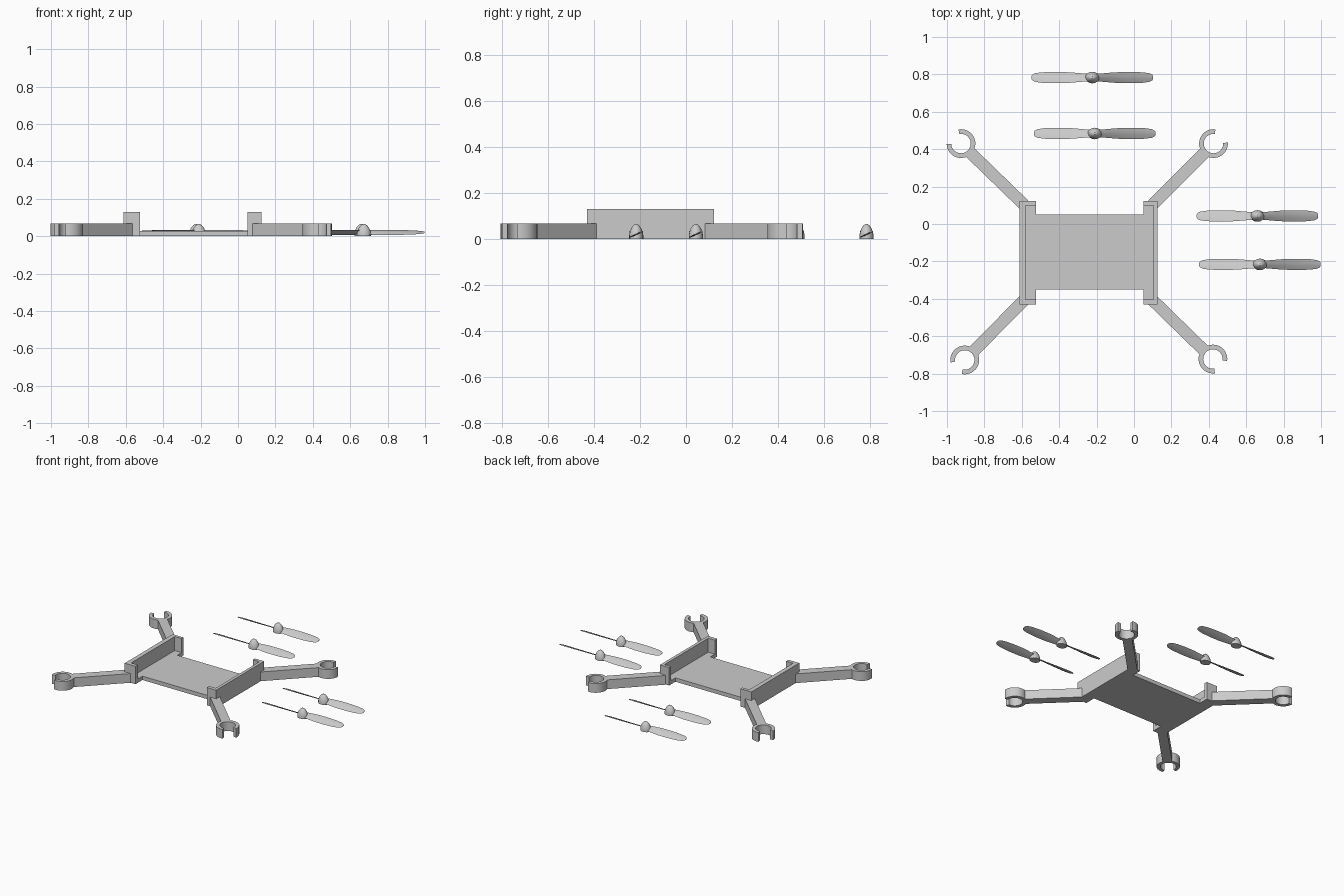
import bpy, bmesh
from math import sin, cos, tan, radians, pi
from mathutils import Vector

if "Cube" in bpy.data.objects:
    bpy.data.objects.remove(bpy.data.objects["Cube"])


def make(name, bm, smooth=None):
    bmesh.ops.recalc_face_normals(bm, faces=bm.faces)
    me = bpy.data.meshes.new(name)
    bm.to_mesh(me)
    bm.free()
    ob = bpy.data.objects.new(name, me)
    bpy.context.collection.objects.link(ob)
    if smooth:
        bpy.ops.object.select_all(action='DESELECT')
        ob.select_set(True)
        bpy.context.view_layer.objects.active = ob
        bpy.ops.object.shade_smooth_by_angle(angle=radians(smooth))
    return ob


def prism(name, pts, z0, z1, smooth=None):
    bm = bmesh.new()
    lo = [bm.verts.new((x, y, z0)) for x, y in pts]
    hi = [bm.verts.new((x, y, z1)) for x, y in pts]
    n = len(pts)
    bm.faces.new(lo)
    bm.faces.new(hi)
    for i in range(n):
        j = (i + 1) % n
        bm.faces.new((lo[i], lo[j], hi[j], hi[i]))
    return make(name, bm, smooth)


def box(name, x0, x1, y0, y1, z0, z1):
    return prism(name, [(x0, y0), (x1, y0), (x1, y1), (x0, y1)], z0, z1)


# Central plate and the two C-shaped side rails
PLATE_T, RAIL_H, ARM_H = 0.028, 0.13, 0.067
Y0, Y1 = -0.43, 0.122
box("body_plate", -0.53, 0.055, -0.35, 0.05, 0, PLATE_T)
for name, xo, xw, xi in (("left", -0.612, -0.58, -0.525), ("right", 0.125, 0.103, 0.05)):
    prism(name + "_rail", [(xo, Y0), (xi, Y0), (xi, Y0 + 0.027), (xw, Y0 + 0.027),
                           (xw, Y1 - 0.022), (xi, Y1 - 0.022), (xi, Y1), (xo, Y1)], 0, RAIL_H)
    a, b = sorted((xw, xi))
    box(name + "_rail_floor", a, b, Y0 + 0.027, Y1 - 0.022, 0, PLATE_T)

# Arms with open ring motor clamps: corner, clamp centre, gap angles
R_OUT, R_IN, HALF_W = 0.077, 0.052, 0.032
arms = (("back_left", (-0.588, 0.103), (-0.925, 0.43), 100, 182),
        ("back_right", (0.1, 0.103), (0.425, 0.43), 4, 82),
        ("front_left", (-0.588, -0.408), (-0.905, -0.727), 190, 258),
        ("front_right", (0.1, -0.408), (0.422, -0.722), 278, 352))
for name, start, end, g0, g1 in arms:
    s, c = Vector(start), Vector(end)
    d = (c - s).normalized()
    w = Vector((-d.y, d.x)) * HALF_W
    e = c - d * (R_IN + 0.016)
    prism(name + "_arm", [tuple(p) for p in (s + w, s - w, e - w, e + w)], 0, ARM_H)
    n = 24
    angs = [radians(g1 + (360 - g1 + g0) * i / n) for i in range(n + 1)]
    ring = [(c.x + R_OUT * cos(a), c.y + R_OUT * sin(a)) for a in angs]
    ring += [(c.x + R_IN * cos(a), c.y + R_IN * sin(a)) for a in reversed(angs)]
    prism(name + "_motor_clamp", ring, 0, ARM_H, 30)


# Propellers: pitched blades and a bullet-shaped hub
def blade(bm, side):
    outline = [(0.0, 0.018), (0.05, 0.022), (0.12, 0.028), (0.2, 0.03),
               (0.27, 0.028), (0.305, 0.023), (0.32, 0.016), (0.325, 0.008)]
    prev = None
    for x, hw in outline:
        slope = tan(radians(32 - 14 * x / 0.325))
        t = 0.0035 if x < 0.3 else 0.002
        sect = [(-hw, 0), (-hw * 0.3, t), (hw * 0.4, t), (hw, 0), (hw * 0.4, -t), (-hw * 0.3, -t)]
        cur = [bm.verts.new((side * x, side * y, 0.02 + y * slope + z)) for y, z in sect]
        if prev:
            for i in range(6):
                j = (i + 1) % 6
                bm.faces.new((prev[i], prev[j], cur[j], cur[i]))
        else:
            bm.faces.new(cur)
        prev = cur
    bm.faces.new(prev)


def hub(bm):
    n = 16
    prev = None
    for r, z in ((0.031, 0), (0.031, 0.015), (0.028, 0.03), (0.022, 0.046), (0.013, 0.059), (0.005, 0.065)):
        cur = [bm.verts.new((1.22 * r * cos(2 * pi * i / n), r * sin(2 * pi * i / n), z)) for i in range(n)]
        if prev:
            for i in range(n):
                j = (i + 1) % n
                bm.faces.new((prev[i], prev[j], cur[j], cur[i]))
        else:
            bm.faces.new(cur)
        prev = cur
    bm.faces.new(prev)


for k, (x, y) in enumerate(((-0.223, 0.783), (-0.21, 0.484), (0.66, 0.043), (0.673, -0.216)), 1):
    for part in ("blades", "hub"):
        bm = bmesh.new()
        if part == "hub":
            hub(bm)
        else:
            blade(bm, 1)
            blade(bm, -1)
        ob = make(f"propeller_{k}_{part}", bm, 35)
        ob.location = (x, y, 0)
